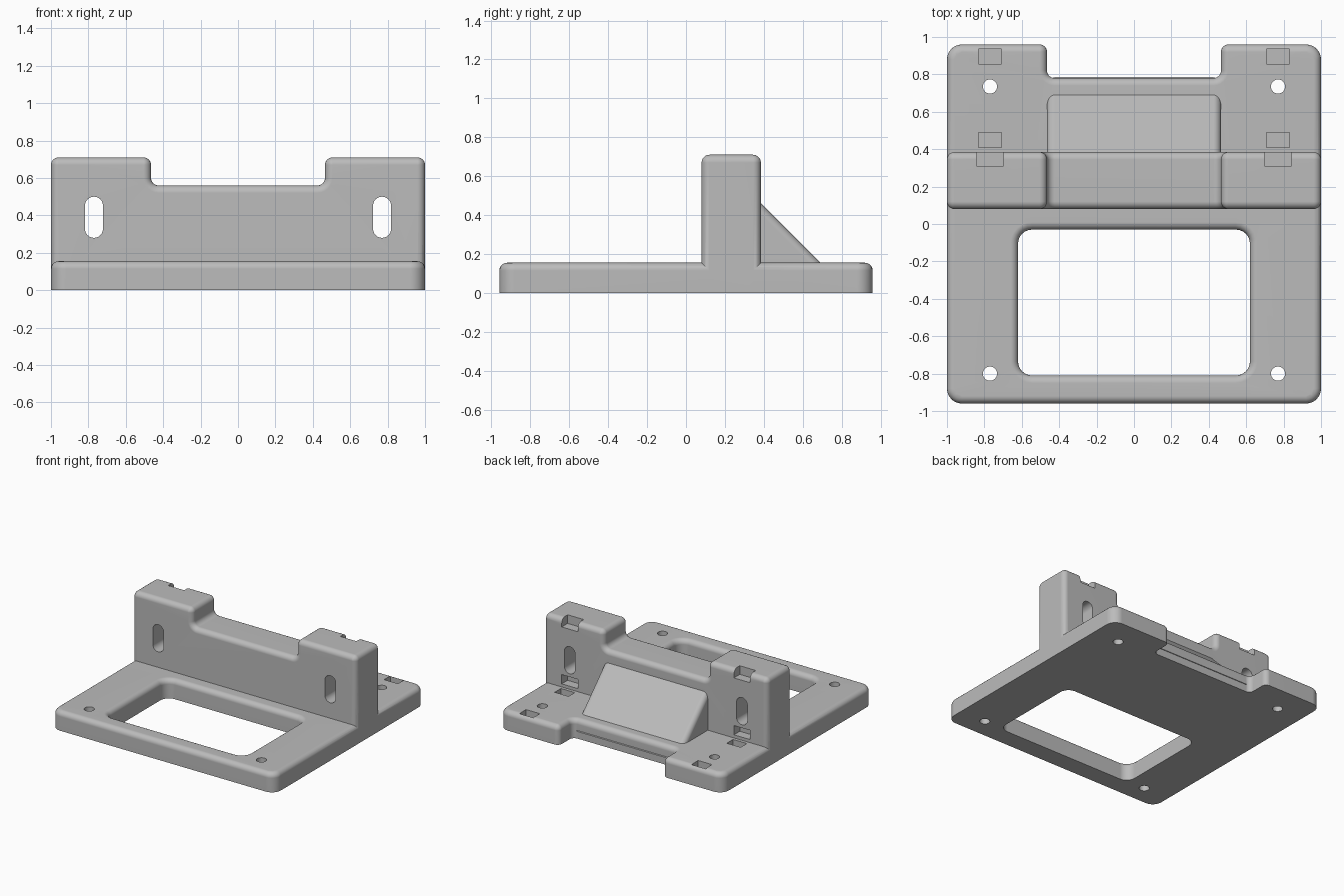
import bpy, bmesh, math
from mathutils import Vector

cube = bpy.data.objects.get("Cube")
if cube:
    bpy.data.objects.remove(cube, do_unlink=True)

grey = bpy.data.materials.new("plain grey")
grey.use_nodes = True
colour = (0.5, 0.5, 0.5, 1)
grey.diffuse_color = colour
grey.node_tree.nodes["Principled BSDF"].inputs["Base Color"].default_value = colour

# Directions a profile can be extruded along
AXES = {"x": lambda a, b, d: (d, a, b),
        "y": lambda a, b, d: (a, d, b),
        "z": lambda a, b, d: (a, b, d)}
EDGE = 0.04


def rounded(corners, inset=0, steps=6):
    """Counter-clockwise (a, b, radius) corners to a rounded, inset outline."""
    pts = []
    for i, (a, b, r) in enumerate(corners):
        p = Vector((a, b))
        before, after = corners[i - 1], corners[(i + 1) % len(corners)]
        u = (p - Vector(before[:2])).normalized()
        v = (Vector(after[:2]) - p).normalized()
        nu, nv = Vector((-u.y, u.x)), Vector((-v.y, v.x))
        mitre = (nu + nv) / (1 + nu.dot(nv))
        turn = math.atan2(u.x * v.y - u.y * v.x, u.dot(v))
        s = 1 if turn > 0 else -1
        radius = max(r - s * inset, 0)
        centre = p + mitre * (inset + s * radius)
        for k in range(steps + 1):
            t = turn * k / steps
            n = Vector((nu.x * math.cos(t) - nu.y * math.sin(t),
                        nu.x * math.sin(t) + nu.y * math.cos(t)))
            pts.append(centre - n * s * radius)
    return pts


def rect(a0, a1, b0, b1, r=0):
    return [(a0, b0, r), (a1, b0, r), (a1, b1, r), (a0, b1, r)]


def prism(name, outline, axis, low, high, round_low=0, round_high=0, hole=None):
    """Extrude an outline, rounding the rims at either end."""
    arc = [math.pi / 2 * k / 5 for k in range(6)]
    layers = [(low + round_low * (1 - math.sin(t)), round_low * (1 - math.cos(t)))
              for t in reversed(arc)] if round_low else [(low, 0)]
    layers += [(high - round_high * (1 - math.sin(t)), round_high * (1 - math.cos(t)))
               for t in arc] if round_high else [(high, 0)]
    bm = bmesh.new()
    for shape, sign in ((outline, 1), (hole, -1)):
        if not shape:
            continue
        rings = [[bm.verts.new(AXES[axis](p.x, p.y, d)) for p in rounded(shape, sign * i)]
                 for d, i in layers]
        for r0, r1 in zip(rings, rings[1:]):
            for j in range(len(r0)):
                bm.faces.new((r0[j - 1], r0[j], r1[j], r1[j - 1]))
    bmesh.ops.remove_doubles(bm, verts=bm.verts[:], dist=1e-5)
    # Close both ends, leaving any window open
    k = "xyz".index(axis)
    for level in (low, high):
        rim = [e for e in bm.edges if e.is_boundary
               and all(abs(v.co[k] - level) < 1e-4 for v in e.verts)]
        bmesh.ops.triangle_fill(bm, edges=rim, use_beauty=True)
    bmesh.ops.recalc_face_normals(bm, faces=bm.faces[:])
    mesh = bpy.data.meshes.new(name)
    bm.to_mesh(mesh)
    bm.free()
    mesh.materials.append(grey)
    ob = bpy.data.objects.new(name, mesh)
    bpy.context.collection.objects.link(ob)
    return ob


def combine(body, other, operation):
    other.hide_render = True
    mod = body.modifiers.new(operation.lower(), "BOOLEAN")
    mod.operation, mod.solver, mod.object = operation, "EXACT", other
    bpy.context.view_layer.objects.active = body
    bpy.ops.object.modifier_apply(modifier=mod.name)
    bpy.data.objects.remove(other, do_unlink=True)


# Base plate with a back notch and a large window
N, TOP = 0.465, 0.155
base_outline = [(-1, -0.96, 0.08), (1, -0.96, 0.08), (1, 0.96, 0.08), (N, 0.96, EDGE),
                (N, 0.78, EDGE), (-N, 0.78, EDGE), (-N, 0.96, EDGE), (-1, 0.96, 0.08)]
bracket = prism("mounting_bracket", base_outline, "z", 0, TOP, round_high=EDGE,
                hole=rect(-0.62, 0.62, -0.81, -0.03, 0.075))

# Upright wall with a lowered middle
wall_outline = [(-1, 0.03, 0), (1, 0.03, 0), (1, 0.71, EDGE), (N, 0.71, EDGE),
                (N, 0.56, EDGE), (-N, 0.56, EDGE), (-N, 0.71, EDGE), (-1, 0.71, EDGE)]
combine(bracket, prism("wall", wall_outline, "y", 0.08, 0.385, EDGE, EDGE), "UNION")

# Sloping brace behind the wall
brace_outline = [(0.25, 0.06, 0), (0.79, 0.06, 0), (0.25, 0.6, 0)]
brace_outline = [(0.3, 0.06, 0), (0.785, 0.06, 0), (0.3, 0.545, 0)]
combine(bracket, prism("brace", brace_outline, "x", -N, N, EDGE, EDGE), "UNION")

for side in (-1, 1):
    x = side * 0.77
    cutters = []
    # Screw holes through the base
    for y in (-0.8, 0.735):
        r = 0.038
        cutters.append(prism("screw_hole", rect(x - r, x + r, y - r, y + r, r), "z", -0.1, 0.3))
    # Upright slots through the wall
    cutters.append(prism("slot", rect(x - 0.048, x + 0.048, 0.28, 0.5, 0.0475), "y", -0.1, 0.6))
    # Shallow pockets in the base top
    for y in (0.45, 0.896):
        cutters.append(prism("base_pocket", rect(x - 0.062, x + 0.062, y - 0.04, y + 0.04),
                             "z", 0.08, 0.2))
    # Pockets in the back of the wall, the upper one open at the top
    for z0, z1 in ((0.18, 0.255), (0.64, 0.8)):
        cutters.append(prism("wall_pocket", rect(x - 0.072, x + 0.072, z0, z1),
                             "y", 0.31, 0.42))
    for cutter in cutters:
        combine(bracket, cutter, "DIFFERENCE")

# Smooth the rounded rims while keeping flat faces flat
bpy.ops.object.select_all(action="DESELECT")
bracket.select_set(True)
bpy.context.view_layer.objects.active = bracket
bpy.ops.object.shade_smooth_by_angle(angle=math.radians(30))
weighted = bracket.modifiers.new("weighted normals", "WEIGHTED_NORMAL")
weighted.keep_sharp = True
